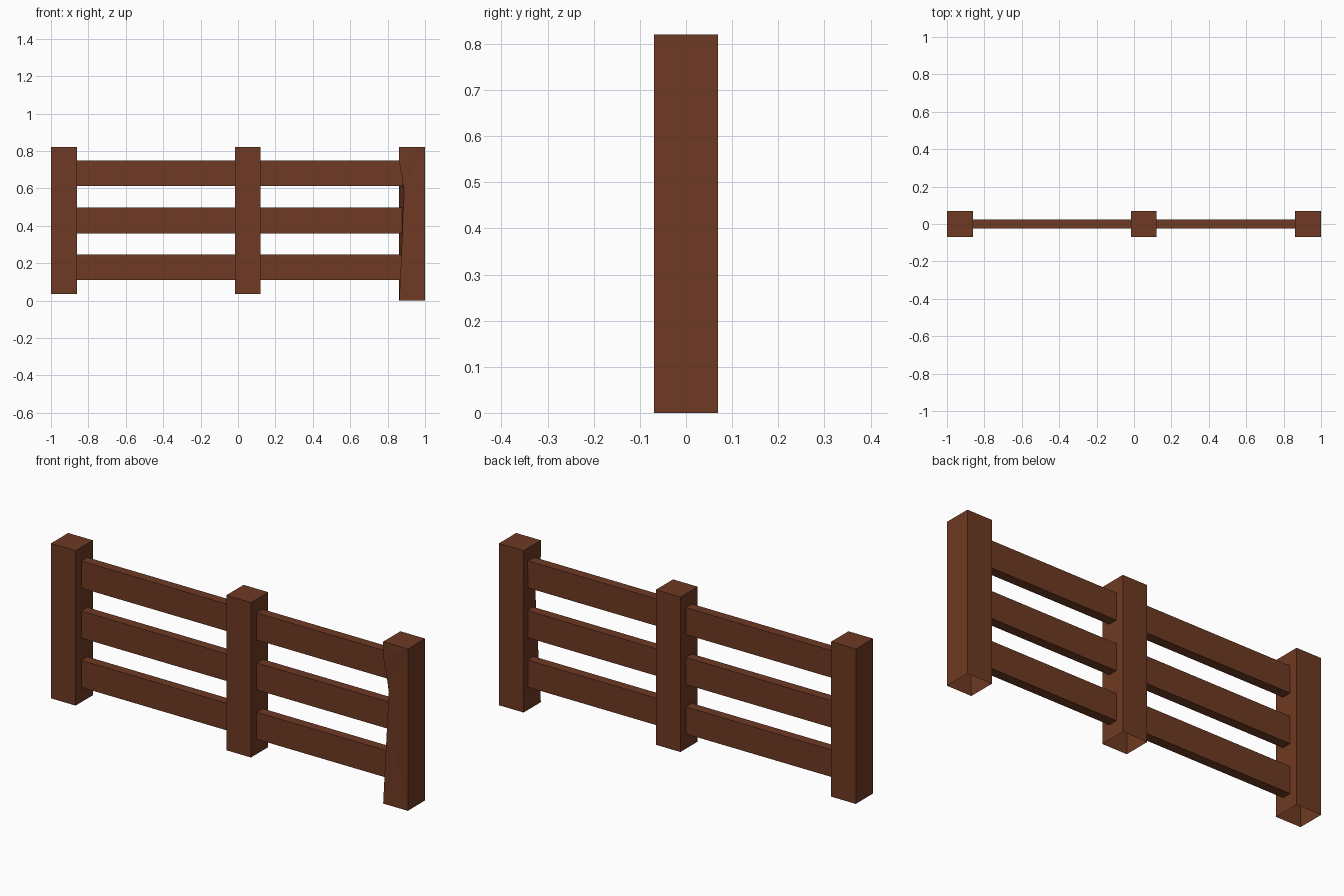
import bpy
import bmesh

cube = bpy.data.objects.get("Cube")
if cube:
    bpy.data.objects.remove(cube, do_unlink=True)

wood = bpy.data.materials.new("brown_wood")
wood.use_nodes = True
COLOR = (0.157, 0.042, 0.017, 1)
wood.diffuse_color = COLOR
wood.node_tree.nodes["Principled BSDF"].inputs["Base Color"].default_value = COLOR


def box(bm, low, high):
    """Add an axis-aligned box between two corners."""
    made = bmesh.ops.create_cube(bm, size=1)
    for v in made["verts"]:
        v.co = [a + (b - a) * (c + 0.5) for a, b, c in zip(low, high, v.co)]


def finish(bm, name):
    bmesh.ops.recalc_face_normals(bm, faces=bm.faces)
    mesh = bpy.data.meshes.new(name)
    bm.to_mesh(mesh)
    bm.free()
    mesh.materials.append(wood)
    obj = bpy.data.objects.new(name, mesh)
    bpy.context.collection.objects.link(obj)


def post(name, x, bottom, dents=()):
    """Square post, hollow and open underneath, with an optional chipped edge."""
    bm = bmesh.new()
    box(bm, (x - HALF, -HALF, bottom), (x + HALF, HALF, TOP))
    # Chip the front inner edge
    for z, depth in dents:
        edge = next(e for e in bm.edges
                    if all(v.co.x < x and v.co.y < 0 for v in e.verts)
                    and max(v.co.z for v in e.verts) > z > min(v.co.z for v in e.verts))
        a, b = edge.verts
        _, v = bmesh.utils.edge_split(edge, a, (z - a.co.z) / (b.co.z - a.co.z))
        v.co.x += depth
        v.co.y += depth * 0.3
    # Open underside
    under = [f for f in bm.faces if all(v.co.z < bottom + 0.001 for v in f.verts)]
    bmesh.ops.delete(bm, geom=under, context='FACES_ONLY')
    bmesh.ops.triangulate(bm, faces=[f for f in bm.faces if len(f.verts) > 4])
    finish(bm, name)


HALF, TOP = 0.069, 0.82
LEFT, MIDDLE, RIGHT = 0.931, 0.052, -0.931

# Posts
post("right_post", RIGHT, 0.035)
post("middle_post", MIDDLE, 0.035)
post("left_post", LEFT, 0, [(0.74, 0), (0.65, 0.016), (0.57, 0.012), (0.43, 0)])

# Three rails on each side of the middle post
for side, start, end in (("right", RIGHT, MIDDLE), ("left", MIDDLE, LEFT)):
    for level, z in (("lower", 0.11), ("middle", 0.36), ("upper", 0.613)):
        bm = bmesh.new()
        box(bm, (start + HALF - 0.01, -0.023, z), (end - HALF + 0.02, 0.025, z + 0.137))
        finish(bm, f"{side}_{level}_rail")
